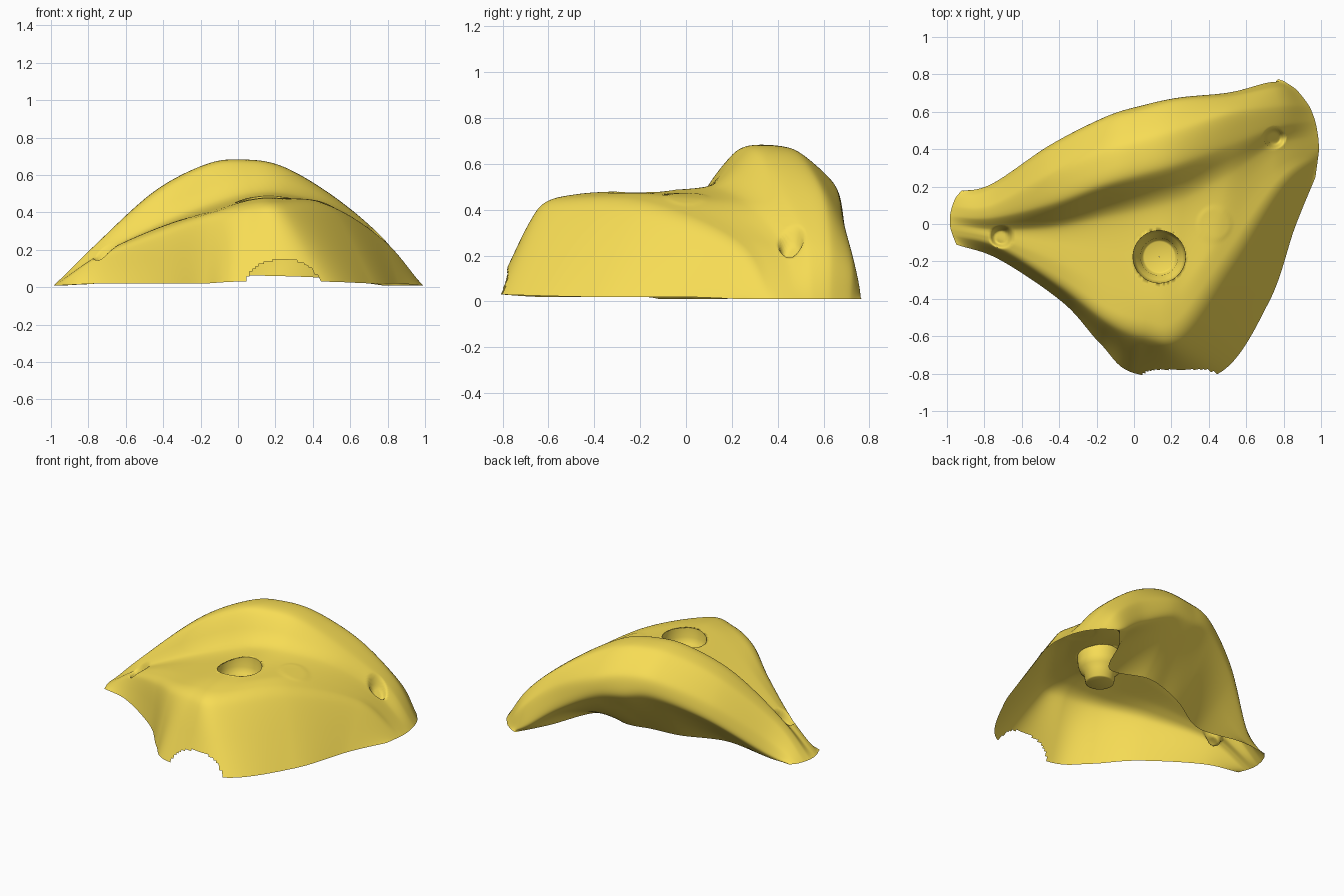
import bpy, bmesh
from math import sin, cos, pi
from mathutils import Vector

if "Cube" in bpy.data.objects:
    bpy.data.objects.remove(bpy.data.objects["Cube"])

yellow = bpy.data.materials.new("yellow")
yellow.diffuse_color = (0.93, 0.72, 0.09, 1)
yellow.use_nodes = True
yellow.node_tree.nodes["Principled BSDF"].inputs["Base Color"].default_value = yellow.diffuse_color


def add_object(name, bm):
    mesh = bpy.data.meshes.new(name)
    bm.normal_update()
    bm.to_mesh(mesh)
    bm.free()
    for p in mesh.polygons:
        p.use_smooth = True
    mesh.materials.append(yellow)
    ob = bpy.data.objects.new(name, mesh)
    bpy.context.collection.objects.link(ob)
    return ob


def catmull(pts, n):
    """Smooth curve of n points, equal parameter step per station."""
    p = [Vector(q) for q in pts]
    p = [2 * p[0] - p[1]] + p + [2 * p[-1] - p[-2]]
    out = []
    for i in range(n):
        t = i / (n - 1) * (len(pts) - 1)
        k = min(int(t), len(pts) - 2)
        t -= k
        a, b, c, d = p[k:k + 4]
        out.append(0.5 * (2 * b + (c - a) * t + (2 * a - 5 * b + 4 * c - d) * t ** 2
                          + (3 * b - a - 3 * c + d) * t ** 3))
    return out


def round_corners(p, f):
    out = [p[0]]
    for a, b in zip(p, p[1:]):
        out += [a.lerp(b, f), a.lerp(b, 1 - f)]
    return out + [p[-1]]


def resample(p, n):
    d = [0]
    for a, b in zip(p, p[1:]):
        d.append(d[-1] + (b - a).length)
    out, k = [], 0
    for i in range(n):
        s = d[-1] * i / (n - 1)
        while k < len(p) - 2 and d[k + 1] < s:
            k += 1
        out.append(p[k].lerp(p[k + 1], min(1, (s - d[k]) / max(1e-9, d[k + 1] - d[k]))))
    return out


# Rails running left foot -> right foot, ordered front to back
front_bottom = [(-.95, -.11, .01), (-.72, -.19, .02), (-.38, -.42, .02), (-.18, -.64, .02), (.01, -.8, .03),
                (.45, -.8, .03), (.72, -.42, .02), (.86, -.02, .02), (.97, .25, .01)]
front_edge = [(-.97, -.06, .01), (-.72, -.13, .17), (-.4, -.34, .30), (-.15, -.53, .39), (.05, -.61, .43),
              (.24, -.61, .44), (.52, -.22, .42), (.79, .2, .25), (.985, .36, .01)]
top_face = [(-.98, -.03, .01), (-.73, -.08, .18), (-.42, -.2, .32), (-.13, -.36, .41), (.08, -.42, .47),
            (.22, -.4, .475), (.45, -.1, .455), (.74, .27, .27), (.99, .4, .01)]
valley = [(-.985, 0, .01), (-.73, -.03, .18), (-.43, -.01, .32), (-.15, .06, .42), (.07, .11, .48),
          (.27, .17, .485), (.52, .29, .415), (.75, .43, .24), (.985, .47, .01)]
crest_front = [(-.985, .04, .01), (-.77, .03, .22), (-.45, .1, .505), (-.17, .2, .66), (.04, .26, .685),
               (.25, .32, .645), (.52, .42, .48), (.78, .52, .26), (.97, .55, .01)]
crest_back = [(-.975, .09, .01), (-.77, .1, .22), (-.45, .27, .515), (-.17, .39, .655), (.03, .45, .68),
              (.24, .51, .64), (.52, .6, .48), (.78, .63, .25), (.94, .63, .01)]
back_shoulder = [(-.955, .14, .01), (-.76, .19, .14), (-.46, .4, .39), (-.16, .56, .53), (.04, .62, .54),
                 (.24, .67, .49), (.52, .69, .36), (.75, .73, .18), (.87, .72, .01)]
back_edge = [(-.93, .17, .01), (-.76, .22, .06), (-.45, .43, .29), (-.15, .58, .42), (.04, .64, .40),
             (.24, .68, .36), (.5, .71, .20), (.7, .76, .06), (.8, .765, .01)]
# overhang tucking in below the arch
under_arch = [(-.925, .175, .01), (-.73, .2, .03), (-.43, .29, .15), (-.15, .44, .24), (.05, .5, .24),
              (.22, .54, .22), (.5, .55, .14), (.67, .7, .05), (.785, .77, .01)]
back_bottom = [(-.92, .18, .01), (-.72, .18, .02), (-.41, .14, .02), (-.15, .27, .04), (.03, .33, .06),
               (.2, .36, .06), (.46, .31, .05), (.63, .6, .03), (.77, .775, .01)]

NU, NV = 200, 165
rails = [catmull(r, NU) for r in (front_bottom, front_edge, top_face, valley, crest_front, crest_back,
                                  back_shoulder, back_edge, under_arch, back_bottom)]
bolt, bolt_r = Vector((.135, -.175)), .14
pockets = [(Vector((.75, .46)), .06, .06), (Vector((-.71, -.07)), .065, .06)]

# Shell: loft across the rails
bm = bmesh.new()
grid, rim = [], []
for i in range(NU):
    section = round_corners([r[i] for r in rails], .16)
    for _ in range(3):
        section = round_corners(section, .25)
    col = []
    for co in resample(section, NV):
        xy = co.xy
        # small screw pockets near both feet
        for c, r, depth in pockets:
            t = max(0, min(1, (r - (xy - c).length) / (r * .5)))
            co.z -= depth * t * t * (3 - 2 * t)
        # faint raised disc on the top face
        t = max(0, min(1, (.1 - (xy - Vector((.43, 0))).length) / .02))
        co.z += .003 * t
        # snap to the bolt hole rim
        d = xy - bolt
        if abs(d.length - bolt_r) < .011:
            co.xy = bolt + d.normalized() * bolt_r
            rim.append(co.copy())
        col.append(bm.verts.new(co))
    grid.append(col)
for i in range(NU - 1):
    for j in range(NV - 1):
        bm.faces.new((grid[i][j], grid[i + 1][j], grid[i + 1][j + 1], grid[i][j + 1]))


def is_open(f):
    c = f.calc_center_median()
    in_bolt = (c.xy - bolt).length < bolt_r - .001
    u = (c.x - .24) / .2
    in_notch = c.y < -.6 and abs(u) < 1 and c.z < .15 * (1 - u * u) ** .5
    return in_bolt or in_notch


bmesh.ops.delete(bm, geom=[f for f in bm.faces if is_open(f)], context='FACES')
add_object("hold_shell", bm)

# Bolt cup: stepped lathe hanging from the rim, its top ring follows the surface
mean_z = sum(p.z for p in rim) / len(rim)
profile = [(.141, 0), (.138, -.06), (.125, -.10), (.10, -.125), (.09, -.185), (.08, -.19), (.001, -.19)]
SEG = 64
bm = bmesh.new()
rings = []
for r, z in profile:
    ring = []
    for k in range(SEG):
        p = Vector((cos(2 * pi * k / SEG), sin(2 * pi * k / SEG)))
        x, y = bolt + p * r
        top = min(rim, key=lambda q: (q.xy - bolt - p * bolt_r).length).z if z == 0 else mean_z
        ring.append(bm.verts.new((x, y, top + z)))
    rings.append(ring)
for a, b in zip(rings, rings[1:]):
    for k in range(SEG):
        m = (k + 1) % SEG
        bm.faces.new((a[k], b[k], b[m], a[m]))
bm.normal_update()
if sum(f.normal.z for f in bm.faces) < 0:
    bmesh.ops.reverse_faces(bm, faces=bm.faces[:])
add_object("bolt_cup", bm)
